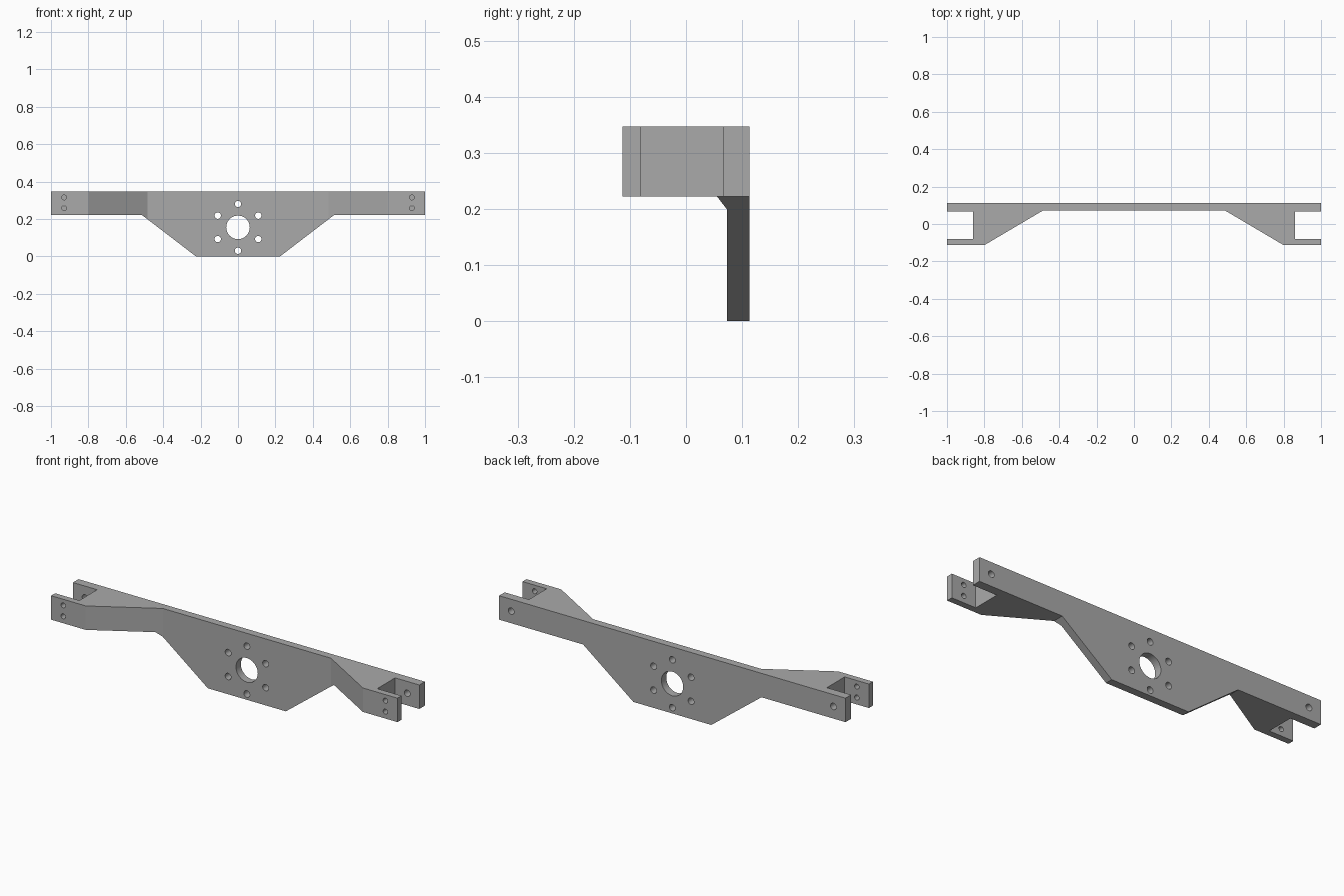
import bpy
import bmesh
from math import cos, sin, pi, radians
from mathutils import Matrix, Vector

if "Cube" in bpy.data.objects:
    bpy.data.objects.remove(bpy.data.objects["Cube"])

BACK, FRONT = 0.113, -0.113
TOP, ARM_BOTTOM = 0.347, 0.222

grey = bpy.data.materials.new("plain grey")
grey.use_nodes = True
grey.diffuse_color = (0.4, 0.4, 0.4, 1)
grey.node_tree.nodes["Principled BSDF"].inputs["Base Color"].default_value = (0.4, 0.4, 0.4, 1)


def mesh_object(name, bm):
    bmesh.ops.recalc_face_normals(bm, faces=bm.faces)
    mesh = bpy.data.meshes.new(name)
    bm.to_mesh(mesh)
    bm.free()
    mesh.materials.append(grey)
    obj = bpy.data.objects.new(name, mesh)
    bpy.context.collection.objects.link(obj)
    return obj


def mirrored_prism(name, half, place, sweep):
    """Extrude a half outline mirrored across x = 0."""
    outline = half + [(-x, v) for x, v in reversed(half)]
    bm = bmesh.new()
    face = bm.faces.new([bm.verts.new(place(x, v)) for x, v in outline])
    ext = bmesh.ops.extrude_face_region(bm, geom=[face])
    verts = [g for g in ext["geom"] if isinstance(g, bmesh.types.BMVert)]
    bmesh.ops.translate(bm, verts=verts, vec=Vector(sweep))
    return mesh_object(name, bm)


def boolean(target, tool, operation):
    mod = target.modifiers.new(operation, "BOOLEAN")
    mod.operation = operation
    mod.solver = "EXACT"
    mod.object = tool
    bpy.context.view_layer.objects.active = target
    bpy.ops.object.modifier_apply(modifier=mod.name)
    bpy.data.objects.remove(tool)


# Plan outline: back plate, tapering arms and forked ends
plan = [(0.485, 0.073), (0.80, FRONT), (1, FRONT), (1, -0.08),
        (0.86, -0.08), (0.86, 0.067), (1, 0.067), (1, BACK)]
bracket = mirrored_prism("mounting_bracket", plan,
                         lambda x, v: (x, v, -0.1), (0, 0, 0.6))

# Front outline: straight bar with a tapered hub plate hanging below
front = [(0.225, 0), (0.515, ARM_BOTTOM), (1.1, ARM_BOTTOM), (1.1, TOP)]
outline = mirrored_prism("front_outline", front,
                         lambda x, v: (x, -0.3, v), (0, 0.6, 0))
boolean(bracket, outline, "INTERSECT")

# Holes: (x, z, radius, y centre, depth)
hub_z = 0.155
holes = [(0, hub_z, 0.063, 0.09, 0.2)]
for i in range(6):
    a = pi / 2 + i * pi / 3
    holes.append((0.125 * cos(a), hub_z + 0.125 * sin(a), 0.017, 0.09, 0.2))
for side in (-1, 1):
    holes.append((side * 0.93, 0.285, 0.017, 0.09, 0.1))
    for z in (0.258, 0.315):
        holes.append((side * 0.93, z, 0.013, -0.097, 0.1))

bm = bmesh.new()
for x, z, radius, y, depth in holes:
    bmesh.ops.create_cone(bm, cap_ends=True, segments=32, radius1=radius,
                          radius2=radius, depth=depth,
                          matrix=Matrix.Translation((x, y, z)) @ Matrix.Rotation(pi / 2, 4, "X"))
boolean(bracket, mesh_object("hole_cutters", bm), "DIFFERENCE")

# Crisp edges with smooth hole walls
bpy.ops.object.select_all(action="DESELECT")
bracket.select_set(True)
bpy.context.view_layer.objects.active = bracket
bpy.ops.object.shade_smooth_by_angle(angle=radians(30))
